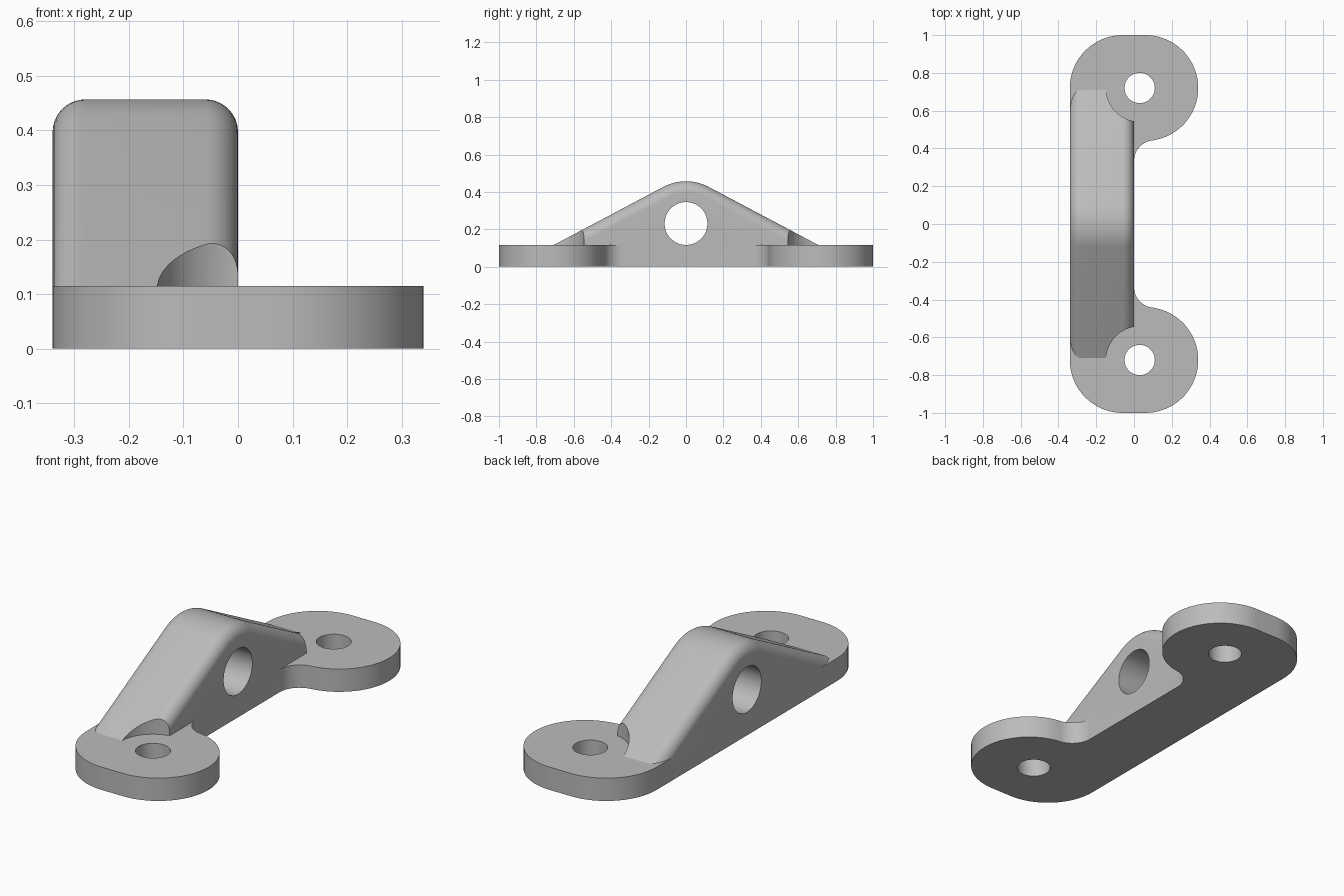
import bpy, bmesh, math

if "Cube" in bpy.data.objects:
    bpy.data.objects.remove(bpy.data.objects["Cube"])

PLATE_H = 0.115
EAR_Y = 0.72
HOLE_X = 0.03

grey = bpy.data.materials.new("plain grey")
grey.diffuse_color = (0.5, 0.5, 0.5, 1)
grey.use_nodes = True
grey.node_tree.nodes["Principled BSDF"].inputs["Base Color"].default_value = grey.diffuse_color


def make_object(name, bm):
    bmesh.ops.recalc_face_normals(bm, faces=bm.faces)
    mesh = bpy.data.meshes.new(name)
    bm.to_mesh(mesh)
    bm.free()
    mesh.materials.append(grey)
    obj = bpy.data.objects.new(name, mesh)
    bpy.context.collection.objects.link(obj)
    return obj


def arc(cx, cy, r, a0, a1, n):
    angles = [math.radians(a0 + (a1 - a0) * i / n) for i in range(n + 1)]
    return [(cx + r * math.cos(a), cy + r * math.sin(a)) for a in angles]


def cylinder(name, r, z0, z1, x=0, y=0):
    bm = bmesh.new()
    ring = [bm.verts.new((x + px, y + py, z0)) for px, py in arc(0, 0, r, 0, 360, 64)[:-1]]
    face = bm.faces.new(ring)
    top = bmesh.ops.extrude_face_region(bm, geom=[face])["geom"]
    bmesh.ops.translate(bm, vec=(0, 0, z1 - z0),
                        verts=[v for v in top if isinstance(v, bmesh.types.BMVert)])
    return make_object(name, bm)


def boolean(target, tool, operation):
    mod = target.modifiers.new("cut", 'BOOLEAN')
    mod.operation, mod.solver, mod.object = operation, 'EXACT', tool
    bpy.context.view_layer.objects.active = target
    bpy.ops.object.modifier_apply(modifier=mod.name)
    bpy.data.objects.remove(tool, do_unlink=True)


# Base plate: two round ears joined by a straight bar, with inner fillets
R, F = 0.28, 0.11
dy = math.sqrt((R + F) ** 2 - (F - 0.06) ** 2)
tangent = math.degrees(math.atan2(-dy, F - 0.06))
half = arc(F, EAR_Y - dy, F, 180, 180 + tangent, 14)
half += arc(0.06, EAR_Y, R, tangent, 90, 36)
half += arc(-0.06, EAR_Y, R, 90, 180, 20)
outline = half + [(x, -y) for x, y in reversed(half)]
bm = bmesh.new()
face = bm.faces.new([bm.verts.new((x, y, 0)) for x, y in outline])
top = bmesh.ops.extrude_face_region(bm, geom=[face])["geom"]
bmesh.ops.translate(bm, vec=(0, 0, PLATE_H),
                    verts=[v for v in top if isinstance(v, bmesh.types.BMVert)])
plate = make_object("mounting_bracket", bm)

# Ridge: rounded peak profile lofted along x, with rounded long edges
SLOPE = math.radians(28)
PEAK_R, PEAK_Z, FOOT_Y, EDGE_R = 0.257, 0.457, 0.71, 0.06


def ridge_profile(d):
    """Peak profile offset inwards by d, from the right foot to the left foot."""
    foot = FOOT_Y - d / math.sin(SLOPE)
    peak = arc(0, PEAK_Z - PEAK_R, PEAK_R - d, 90 - math.degrees(SLOPE),
               90 + math.degrees(SLOPE), 16)
    return [(foot, 0.05), (foot, PLATE_H)] + peak + [(-foot, PLATE_H), (-foot, 0.05)]


bm = bmesh.new()
sections = []
N = 10
for i in range(N + 1):
    a = math.radians(90 * i / N)
    sections.append((-0.34 + EDGE_R * (1 - math.cos(a)), EDGE_R * (1 - math.sin(a))))
sections += [(-0.34 - x, d) for x, d in reversed(sections)]
rings = [[bm.verts.new((x, y, z)) for y, z in ridge_profile(d)] for x, d in sections]
for a, b in zip(rings, rings[1:]):
    for i in range(len(a)):
        j = (i + 1) % len(a)
        bm.faces.new((a[i], a[j], b[j], b[i]))
bm.faces.new(rings[0])
bm.faces.new(rings[-1])
ridge = make_object("ridge", bm)

# Cross bore through the ridge
bore = cylinder("cross_bore", 0.1145, -1, 1)
bore.rotation_euler = (0, math.pi / 2, 0)
bore.location = (0, 0, 0.231)
bpy.context.view_layer.update()
boolean(ridge, bore, 'DIFFERENCE')

# Screw head clearances in the ridge and screw holes in the plate
for s in (1, -1):
    boolean(ridge, cylinder("clearance", 0.178, -0.2, 0.8, HOLE_X, s * EAR_Y), 'DIFFERENCE')
    boolean(plate, cylinder("screw_hole", 0.08, -0.2, 0.4, HOLE_X, s * EAR_Y), 'DIFFERENCE')

# Join the parts into one solid
boolean(plate, ridge, 'UNION')
bpy.ops.object.select_all(action='DESELECT')
plate.select_set(True)
bpy.context.view_layer.objects.active = plate
bpy.ops.object.shade_smooth_by_angle(angle=math.radians(25))
